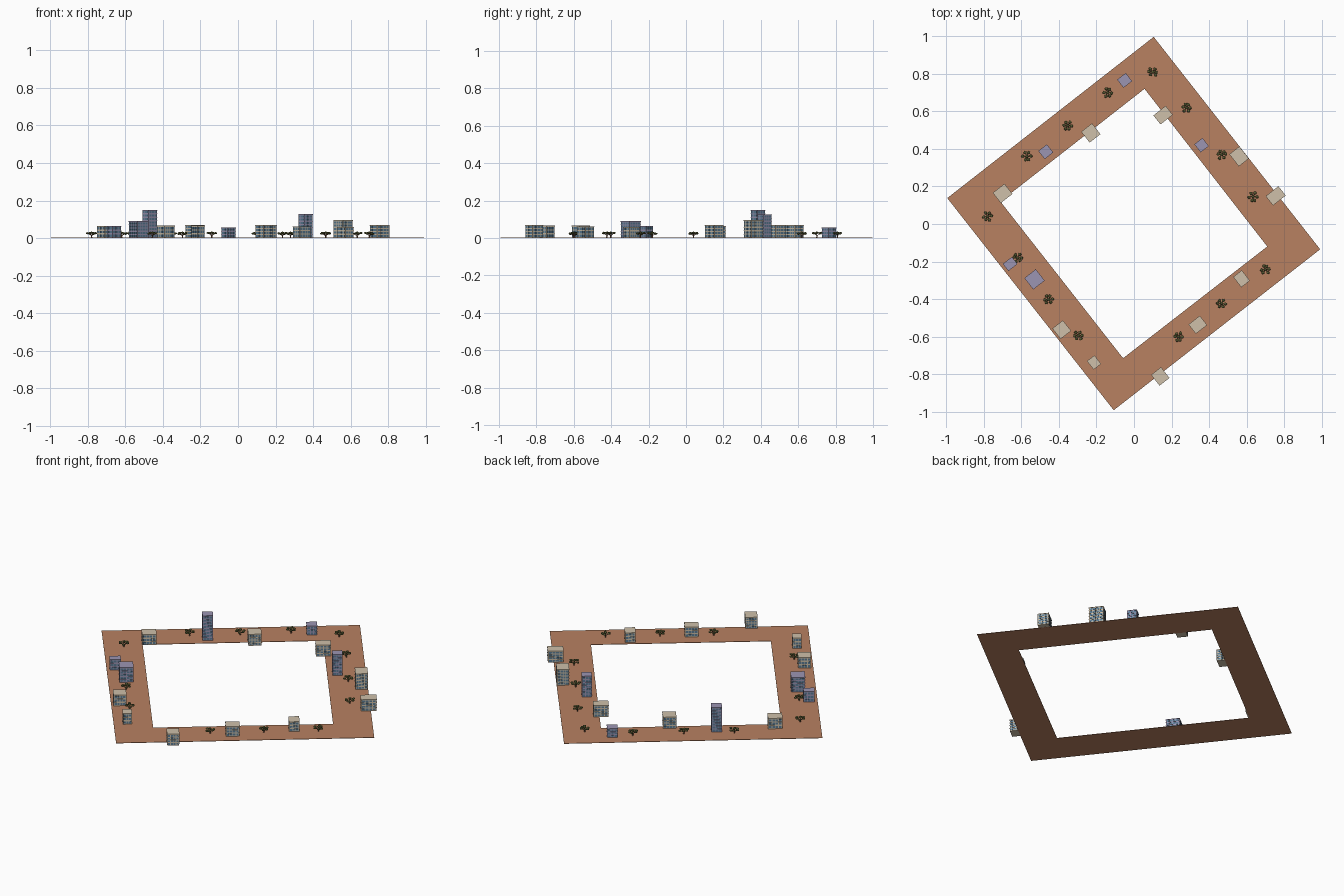
import bpy, bmesh, math, random
from mathutils import Matrix, Vector

if "Cube" in bpy.data.objects:
    bpy.data.objects.remove(bpy.data.objects["Cube"])

random.seed(4)
ANGLE = math.radians(38)


def material(name, rgb):
    m = bpy.data.materials.new(name)
    m.diffuse_color = (*rgb, 1)
    m.use_nodes = True
    m.node_tree.nodes["Principled BSDF"].inputs["Base Color"].default_value = m.diffuse_color
    return m


EARTH = material("earth", (0.48, 0.22, 0.12))
BEIGE = material("beige_wall", (0.62, 0.53, 0.40))
VIOLET = material("violet_wall", (0.33, 0.30, 0.45))
GLASS = material("glass", (0.10, 0.20, 0.30))
BARK = material("bark", (0.20, 0.09, 0.05))
LEAF = material("leaf", (0.12, 0.13, 0.04))


def finish(bm, name, mats, loc=(0, 0, 0), rot=0):
    me = bpy.data.meshes.new(name)
    bm.to_mesh(me)
    bm.free()
    for m in mats:
        me.materials.append(m)
    ob = bpy.data.objects.new(name, me)
    ob.location = loc
    ob.rotation_euler.z = rot
    bpy.context.collection.objects.link(ob)
    return ob


def paint(verts, index):
    for f in {f for v in verts for f in v.link_faces}:
        f.material_index = index


def box(bm, c, s, index=0):
    mat = Matrix.Translation(c) @ Matrix.Diagonal((*s, 1))
    paint(bmesh.ops.create_cube(bm, size=1, matrix=mat)["verts"], index)


# Flat square ring of ground
outer = [(0.105, 0.997), (-0.995, 0.138), (-0.108, -0.992), (0.992, -0.135)]
inner = [(0.056, 0.72), (-0.712, 0.12), (-0.058, -0.715), (0.71, -0.12)]
bm = bmesh.new()
ov = [bm.verts.new((*p, 0.002)) for p in outer]
iv = [bm.verts.new((*p, 0.002)) for p in inner]
for i in range(4):
    j = (i + 1) % 4
    bm.faces.new((ov[i], ov[j], iv[j], iv[i]))
res = bmesh.ops.extrude_face_region(bm, geom=bm.faces[:])
for v in res["geom"]:
    if isinstance(v, bmesh.types.BMVert):
        v.co.z = 0
bmesh.ops.recalc_face_normals(bm, faces=bm.faces[:])
finish(bm, "ground_ring", [EARTH])


# Buildings: wall block, window grid on four sides, floor ledges, roof rim
def building(i, x, y, w, d, h, wall):
    bm = bmesh.new()
    box(bm, (0, 0, h / 2), (w, d, h - 0.002))
    floors = max(3, round(h / 0.019))
    fh = (h - 0.006) / floors
    for k in range(floors):
        z = 0.003 + (k + 0.5) * fh
        for length, depth, along_x in ((w, d, True), (d, w, False)):
            n = 4 if length > 0.06 else 3
            step = length * 0.92 / n
            for c in range(n):
                u = (c - (n - 1) / 2) * step
                if along_x:
                    box(bm, (u, 0, z), (step * 0.78, depth + 0.002, fh * 0.62), 1)
                else:
                    box(bm, (0, u, z), (depth + 0.002, step * 0.78, fh * 0.62), 1)
        box(bm, (0, 0, 0.003 + (k + 1) * fh), (w + 0.003, d + 0.003, 0.002))
    box(bm, (0, 0, h - 0.002), (w + 0.003, d + 0.003, 0.004))
    finish(bm, f"building_{i}", [wall, GLASS], (x, y, 0), ANGLE)


B, V = BEIGE, VIOLET
blocks = [
    (-0.23, 0.485, 0.070, 0.070, 0.070, B), (-0.05, 0.765, 0.055, 0.052, 0.056, V),
    (-0.47, 0.385, 0.055, 0.052, 0.150, V), (-0.70, 0.163, 0.076, 0.066, 0.065, B),
    (0.155, 0.580, 0.080, 0.058, 0.070, B), (0.36, 0.42, 0.052, 0.052, 0.127, V),
    (0.56, 0.36, 0.065, 0.079, 0.096, B), (0.755, 0.15, 0.083, 0.060, 0.070, B),
    (0.573, -0.292, 0.055, 0.067, 0.060, B), (0.34, -0.537, 0.073, 0.060, 0.062, B),
    (0.14, -0.812, 0.064, 0.070, 0.070, B), (-0.213, -0.738, 0.047, 0.055, 0.066, B),
    (-0.385, -0.563, 0.068, 0.068, 0.066, B), (-0.53, -0.295, 0.074, 0.074, 0.090, V),
    (-0.66, -0.213, 0.058, 0.045, 0.065, V),
]
for i, b in enumerate(blocks):
    building(i + 1, *b)


# Trees: short trunk with spreading branches, each carrying a leaf clump
def stick(bm, a, b, r1, r2):
    a, b = Vector(a), Vector(b)
    rot = (b - a).to_track_quat('Z', 'Y').to_matrix().to_4x4()
    bmesh.ops.create_cone(bm, cap_ends=True, segments=5, radius1=r1, radius2=r2,
                          depth=(b - a).length,
                          matrix=Matrix.Translation((a + b) / 2) @ rot)


def tree(i, x, y):
    bm = bmesh.new()
    stick(bm, (0, 0, 0.002), (0, 0, 0.014), 0.004, 0.003)
    tips = [(0, 0, 0.029)]
    for k in range(6):
        a = k * math.tau / 6 + random.uniform(-0.2, 0.2)
        r = random.uniform(0.018, 0.022)
        tips.append((r * math.cos(a), r * math.sin(a), random.uniform(0.022, 0.028)))
    for t in tips:
        stick(bm, (0, 0, 0.012), t, 0.0018, 0.001)
        mat = Matrix.Translation(t) @ Matrix.Rotation(random.random() * 6, 4, 'Z') \
            @ Matrix.Diagonal((1, 1, 0.65, 1))
        paint(bmesh.ops.create_icosphere(bm, subdivisions=1, radius=0.0095,
                                         matrix=mat)["verts"], 1)
    finish(bm, f"tree_{i}", [BARK, LEAF], (x, y, 0))


spots = [(0.10, 0.81), (-0.14, 0.70), (-0.353, 0.524), (-0.571, 0.36), (0.28, 0.62),
         (0.467, 0.37), (0.635, 0.146), (0.70, -0.243), (0.467, -0.423),
         (0.237, -0.60), (-0.78, 0.04), (-0.62, -0.18), (-0.456, -0.402),
         (-0.296, -0.595)]
for i, s in enumerate(spots):
    tree(i + 1, *s)
